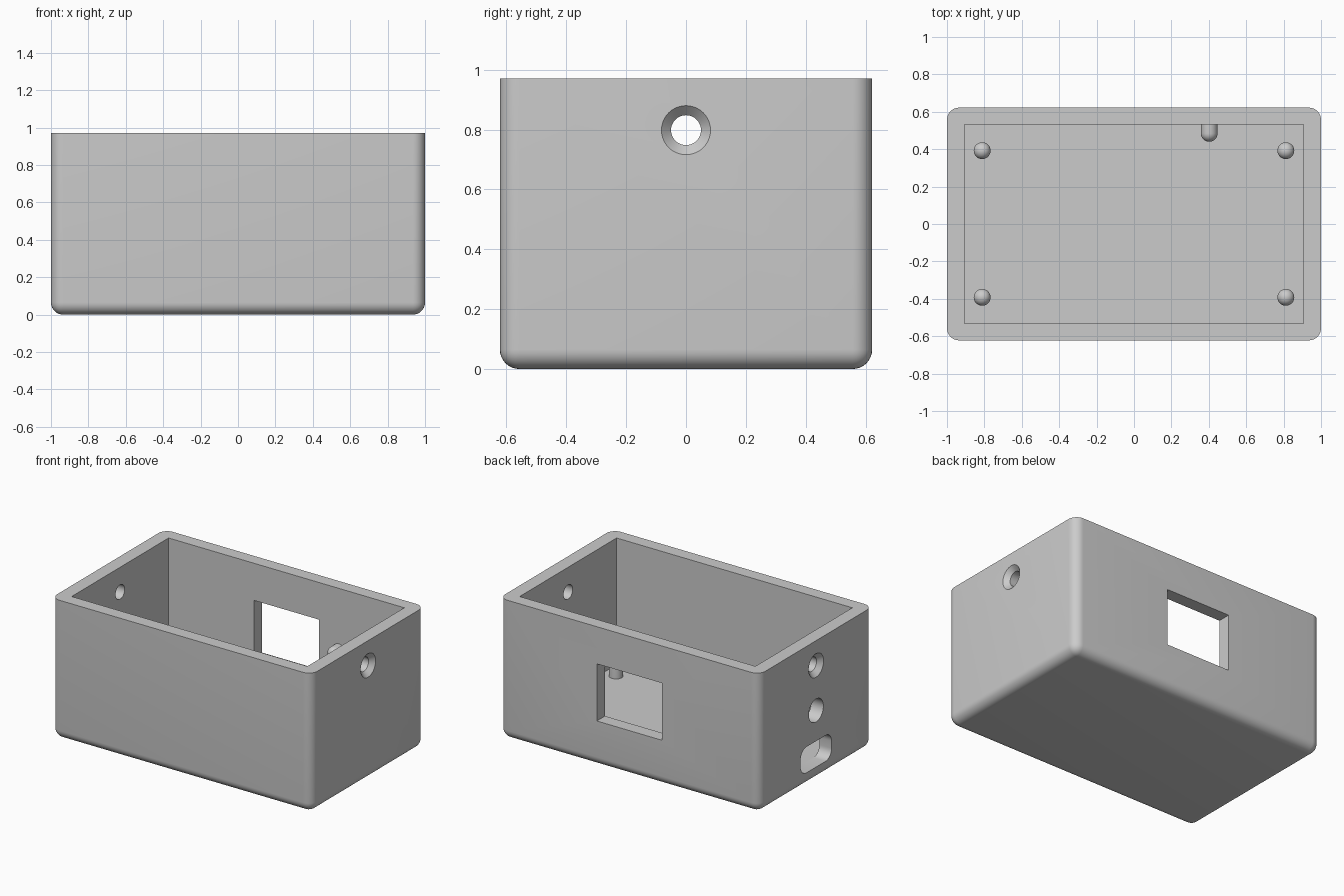
import bpy, bmesh
from math import pi, radians, sin, cos
from mathutils import Matrix, Vector

cube = bpy.data.objects.get("Cube")
if cube:
    bpy.data.objects.remove(cube, do_unlink=True)

HX, HY, HEIGHT = 1.0, 0.622, 0.97      # outer half sizes and height
IX, IY, FLOOR = 0.906, 0.532, 0.09     # inner half sizes and floor level
PEG_R = 0.045

grey = bpy.data.materials.new("light_grey_plastic")
grey.use_nodes = True
grey.diffuse_color = (0.6, 0.6, 0.6, 1)
grey.node_tree.nodes["Principled BSDF"].inputs["Base Color"].default_value = (0.6, 0.6, 0.6, 1)


def make(name, bm):
    bmesh.ops.recalc_face_normals(bm, faces=bm.faces[:])
    mesh = bpy.data.meshes.new(name)
    bm.to_mesh(mesh)
    bm.free()
    mesh.materials.append(grey)
    obj = bpy.data.objects.new(name, mesh)
    bpy.context.collection.objects.link(obj)
    return obj


def box(lo, hi):
    lo, hi = Vector(lo), Vector(hi)
    bm = bmesh.new()
    mat = Matrix.Translation((lo + hi) / 2) @ Matrix.Diagonal((*(hi - lo), 1))
    bmesh.ops.create_cube(bm, size=1, matrix=mat)
    return bm


def lathe(profile, axis, origin, steps=40):
    """Spin (radius, distance) points about an axis to make a closed solid."""
    bm = bmesh.new()
    verts = [bm.verts.new((r, 0, d)) for r, d in profile]
    for a, b in zip(verts, verts[1:]):
        bm.edges.new((a, b))
    bmesh.ops.spin(bm, geom=bm.verts[:] + bm.edges[:], cent=(0, 0, 0), axis=(0, 0, 1),
                   angle=2 * pi, steps=steps)
    bmesh.ops.remove_doubles(bm, verts=bm.verts[:], dist=1e-5)
    turn = Vector((0, 0, 1)).rotation_difference(Vector(axis)).to_matrix().to_4x4()
    bm.transform(Matrix.Translation(origin) @ turn)
    return bm


def smooth(obj):
    bpy.ops.object.select_all(action="DESELECT")
    obj.select_set(True)
    bpy.context.view_layer.objects.active = obj
    bpy.ops.object.shade_smooth_by_angle(angle=radians(30))


# Outer shell: vertical and bottom edges rounded, rim left sharp
bm = box((-HX, -HY, 0), (HX, HY, HEIGHT))
round_edges = [e for e in bm.edges if min(v.co.z for v in e.verts) < 0.01]
bmesh.ops.bevel(bm, geom=round_edges, offset=0.065, segments=8, profile=0.5, affect="EDGES")
case = make("case", bm)

# Cavity and back window
cutters = [
    make("cavity_cutter", box((-IX, -IY, FLOOR), (IX, IY, HEIGHT + 0.2))),
    make("window_cutter", box((-0.25, IY - 0.05, 0.315), (0.25, HY + 0.05, 0.712))),
]

# Countersunk screw holes, one in each end wall
screw = [(0, -0.2), (0.05, -0.2), (0.05, -0.032), (0.082, 0), (0.082, 0.05), (0, 0.05)]
for side in (-1, 1):
    cutters.append(make("screw_hole_cutter", lathe(screw, (side, 0, 0), (side * HX, 0, 0.798))))

# Plain round hole in the right end wall
plain = [(0, -0.2), (0.08, -0.2), (0.08, 0.05), (0, 0.05)]
cutters.append(make("round_hole_cutter", lathe(plain, (-1, 0, 0), (-HX, 0, 0.485))))

# Rounded cable slot low in the right end wall
bm = box((-HX - 0.05, -0.17, 0.092), (-IX + 0.05, 0.17, 0.272))
corners = [e for e in bm.edges if abs(e.verts[0].co.x - e.verts[1].co.x) > 0.01]
bmesh.ops.bevel(bm, geom=corners, offset=0.065, segments=8, profile=0.5, affect="EDGES")
cutters.append(make("cable_slot_cutter", bm))

for cutter in cutters:
    mod = case.modifiers.new(cutter.name, "BOOLEAN")
    mod.operation, mod.solver, mod.object = "DIFFERENCE", "EXACT", cutter
bpy.context.view_layer.update()
cut_mesh = bpy.data.meshes.new_from_object(
    case.evaluated_get(bpy.context.evaluated_depsgraph_get()))
case.modifiers.clear()
case.data = cut_mesh
for cutter in cutters:
    bpy.data.objects.remove(cutter, do_unlink=True)
smooth(case)


# Dome-ended pegs: four standing on the floor, one on the back wall
def peg(name, origin, axis, length):
    dome = [(PEG_R * cos(i * pi / 16), length - PEG_R + PEG_R * sin(i * pi / 16))
            for i in range(8)]
    profile = [(0, -0.02), (PEG_R, -0.02)] + dome + [(0, length)]
    smooth(make(name, lathe(profile, axis, origin, 32)))


for sx, lr in ((-1, "right"), (1, "left")):
    for sy, fb in ((-1, "front"), (1, "back")):
        peg(f"{fb}_{lr}_post", (sx * 0.812, sy * 0.392, FLOOR), (0, 0, 1), 0.16)
peg("back_wall_peg", (0.402, IY, 0.54), (0, -1, 0), 0.092)
